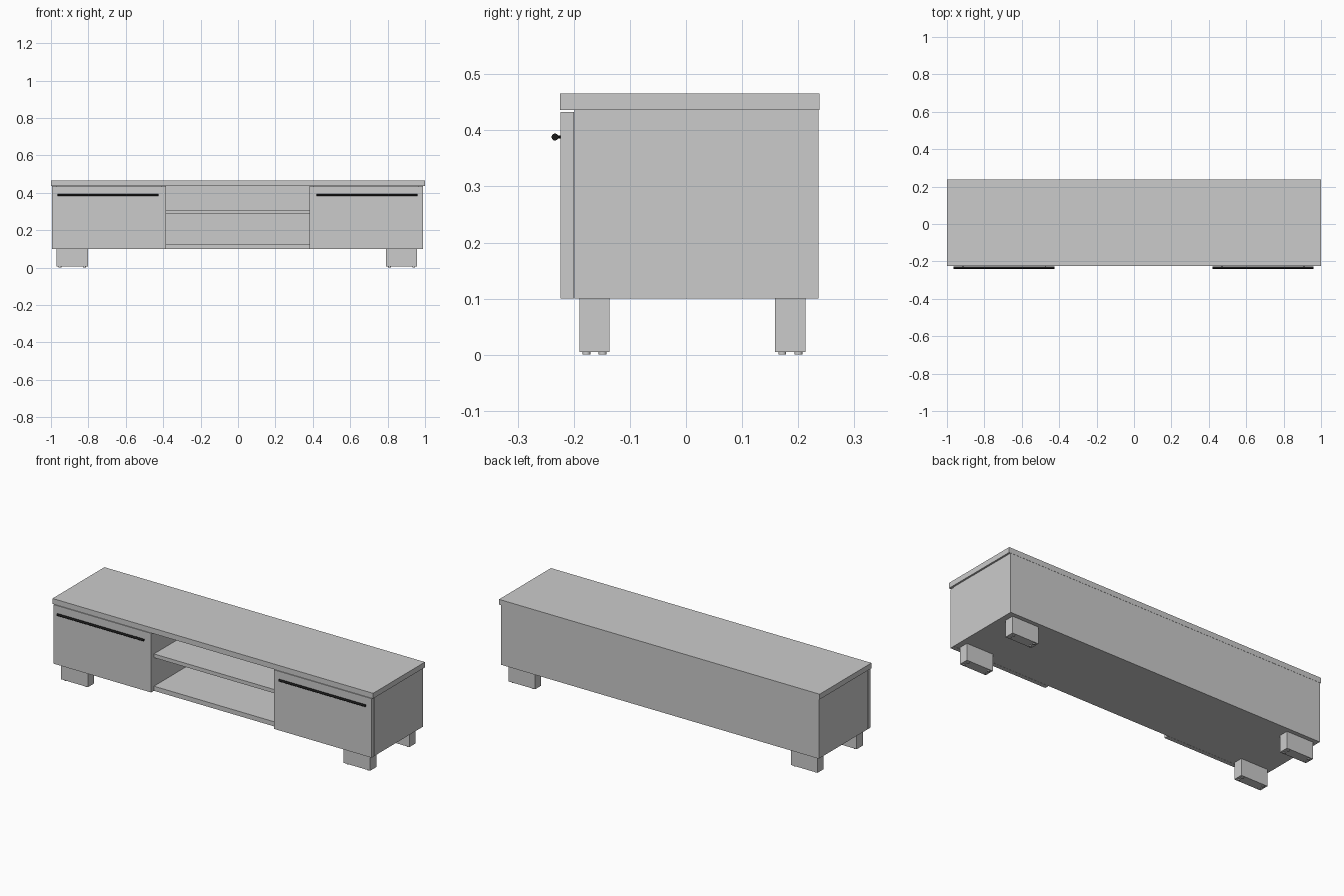
import bpy
from math import pi

if "Cube" in bpy.data.objects:
    bpy.data.objects.remove(bpy.data.objects["Cube"])

black = bpy.data.materials.new("black_metal")
black.diffuse_color = (0.01, 0.01, 0.01, 1)
black.use_nodes = True
black.node_tree.nodes["Principled BSDF"].inputs["Base Color"].default_value = black.diffuse_color


def box(name, x, y, z):
    """Box from (min, max) ranges on each axis."""
    bpy.ops.mesh.primitive_cube_add(size=1, location=[(r[0] + r[1]) / 2 for r in (x, y, z)])
    o = bpy.context.object
    o.name = name
    o.scale = [r[1] - r[0] for r in (x, y, z)]
    bpy.ops.object.transform_apply(location=False, rotation=False, scale=True)
    return o


def rod(name, loc, radius, length, rot=(0, 0, 0), verts=24):
    bpy.ops.mesh.primitive_cylinder_add(vertices=verts, radius=radius, depth=length,
                                        location=loc, rotation=rot)
    o = bpy.context.object
    o.name = name
    bpy.ops.object.shade_smooth_by_angle()
    return o


L, R = -0.994, 0.990          # carcass width
IL, IR = -0.385, 0.381        # open bay width
T = 0.026                     # board thickness
FRONT, BACK = -0.199, 0.2365
BOTTOM, TOP = 0.10, 0.436

# Table top
box("top_board", (-1, 1), (-0.2245, 0.2375), (TOP, 0.466))

# Carcass: sides, dividers, floor, back, shelf
box("left_side", (L, L + T), (FRONT, BACK), (BOTTOM, TOP))
box("right_side", (R - T, R), (FRONT, BACK), (BOTTOM, TOP))
box("left_divider", (IL - T, IL), (FRONT, BACK - 0.015), (BOTTOM + T, TOP))
box("right_divider", (IR, IR + T), (FRONT, BACK - 0.015), (BOTTOM + T, TOP))
box("floor_board", (L + T, R - T), (FRONT, BACK), (BOTTOM, BOTTOM + T))
box("back_panel", (L + T, R - T), (BACK - 0.015, BACK), (BOTTOM + T, TOP))
box("middle_shelf", (IL, IR), (FRONT, BACK - 0.015), (0.287, 0.308))

# Doors with black bar handles on two short posts
for side, door_x, bar_x in (("left", (L, IL), (-0.964, -0.425)),
                            ("right", (IR, R), (0.420, 0.959))):
    box(side + "_door", door_x, (-0.224, -0.200), (BOTTOM, 0.433))
    mid = sum(bar_x) / 2
    bar = rod(side + "_handle_bar", (mid, -0.2335, 0.388), 0.0062,
              bar_x[1] - bar_x[0], (0, pi / 2, 0))
    bar.data.materials.append(black)
    for s in (-1, 1):
        post = rod(side + "_handle_post", (mid + s * 0.22, -0.2275, 0.388), 0.0025,
                   0.009, (pi / 2, 0, 0), 12)
        post.data.materials.append(black)

# Block legs, each on four small glides
for side, lx in (("left", (-0.970, -0.803)), ("right", (0.792, 0.958))):
    for end, ly in (("front", (-0.190, -0.136)), ("back", (0.159, 0.213))):
        box(f"{end}_{side}_leg", lx, ly, (0.005, BOTTOM))
        for gx in (lx[0] + 0.018, lx[1] - 0.018):
            for gy in (ly[0] + 0.0125, ly[1] - 0.0125):
                rod(f"{end}_{side}_glide", (gx, gy, 0.0025), 0.007, 0.005, verts=16)
